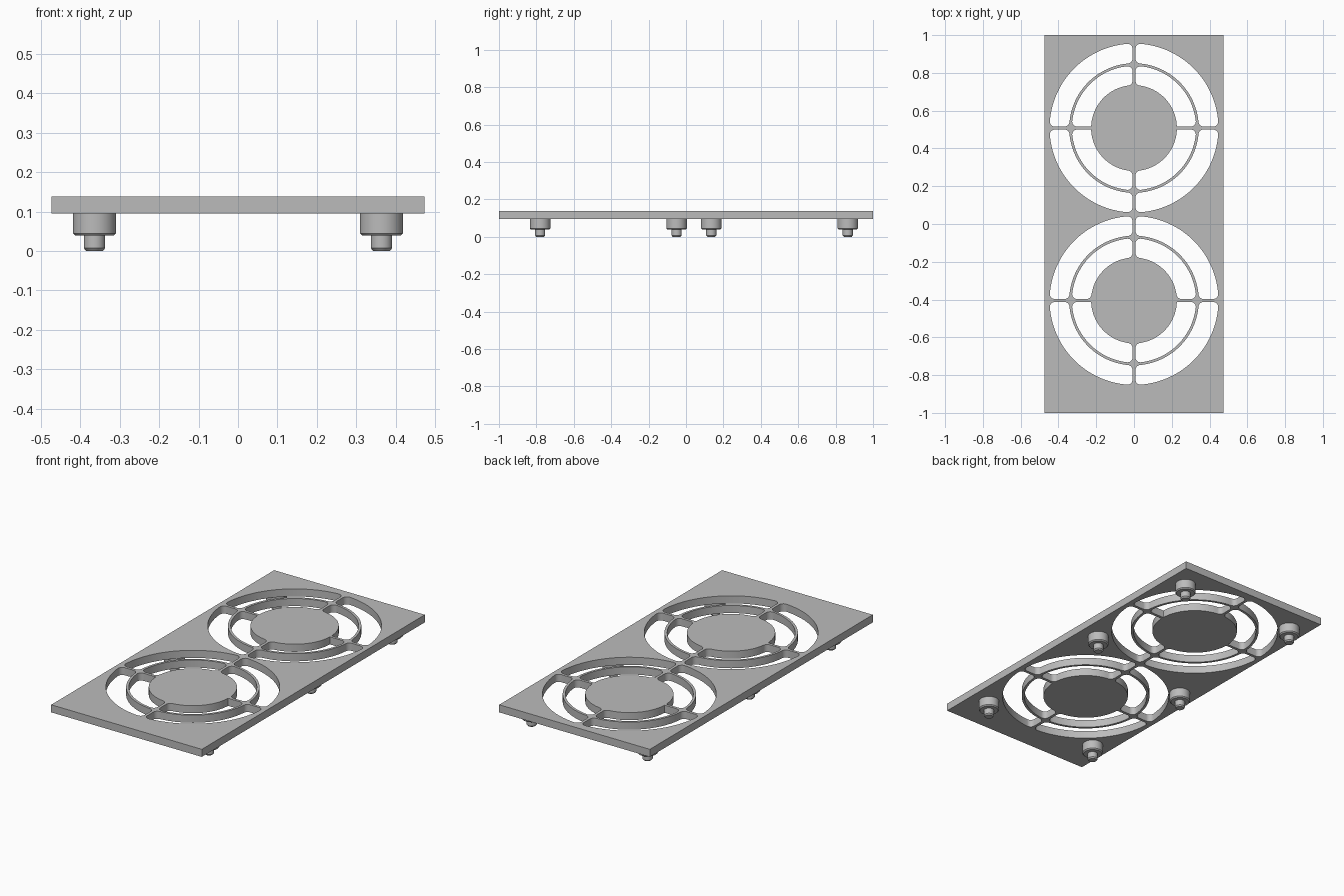
import bpy, bmesh
from math import sin, cos, pi, atan2, sqrt

if "Cube" in bpy.data.objects:
    bpy.data.objects.remove(bpy.data.objects["Cube"])

# One plain grey for everything
grey = bpy.data.materials.new("grey")
grey.use_nodes = True
COLOUR = (0.5, 0.5, 0.5, 1)
grey.diffuse_color = COLOUR
grey.node_tree.nodes["Principled BSDF"].inputs["Base Color"].default_value = COLOUR

HALF_X, HALF_Y = 0.473, 1.0
BOTTOM, TOP = 0.095, 0.138
SPOKE, FILLET = 0.008, 0.026


def arc(cx, cy, r, a0, a1, n):
    return [(cx + r * cos(a0 + (a1 - a0) * i / n),
             cy + r * sin(a0 + (a1 - a0) * i / n)) for i in range(n + 1)]


def slot(a, b, sharp_inner=False):
    """Quarter ring between radii a and b, held off the axes, corners rounded."""
    def corner(radius, f):
        return sqrt(radius ** 2 - (SPOKE + f) ** 2), SPOKE + f

    f, g = FILLET, 0.001 if sharp_inner else FILLET
    ox, oy = corner(b - f, f)
    ix, iy = corner(a + f, f)
    jx, jy = corner(a + g, g)
    po, pi_y, pi_x = atan2(oy, ox), atan2(ix, iy), atan2(jy, jx)
    pts = arc(ox, oy, f, -pi / 2, po, 8)
    pts += arc(0, 0, b, po, pi / 2 - po, 32)[1:-1]
    pts += arc(oy, ox, f, pi / 2 - po, pi, 8)
    pts += arc(iy, ix, f, pi, pi + pi_y, 8)
    pts += arc(0, 0, a, pi_y, pi_x, 32)[1:-1]
    pts += arc(jx, jy, g, pi + pi_x, 1.5 * pi, 8)
    return pts


def finish(obj):
    bpy.ops.object.select_all(action='DESELECT')
    obj.select_set(True)
    bpy.context.view_layer.objects.active = obj
    if obj.type == 'CURVE':
        bpy.ops.object.convert(target='MESH')
        obj = bpy.context.object
    bm = bmesh.new()
    bm.from_mesh(obj.data)
    bmesh.ops.remove_doubles(bm, verts=bm.verts, dist=1e-5)
    bmesh.ops.recalc_face_normals(bm, faces=bm.faces)
    bm.to_mesh(obj.data)
    bm.free()
    obj.data.materials.clear()
    obj.data.materials.append(grey)
    bpy.ops.object.shade_smooth_by_angle(angle=pi / 6)


# Cover plate: outline with two sets of ring slots cut through
curve = bpy.data.curves.new("cover_plate", 'CURVE')
curve.dimensions = '2D'
curve.fill_mode = 'BOTH'
curve.extrude = (TOP - BOTTOM) / 2


def add_loop(pts):
    s = curve.splines.new('POLY')
    s.points.add(len(pts) - 1)
    for p, (x, y) in zip(s.points, pts):
        p.co = (x, y, 0, 1)
    s.use_cyclic_u = True


add_loop([(-HALF_X, -HALF_Y), (HALF_X, -HALF_Y), (HALF_X, HALF_Y), (-HALF_X, HALF_Y)])
for cy in (0.508, -0.405):
    for sx in (-1, 1):
        for sy in (-1, 1):
            sharp = cy > 0 or sy < 0
            for pts in (slot(0.343, 0.447), slot(0.227, 0.329, sharp)):
                add_loop([(sx * x, cy + sy * y) for x, y in pts])
plate = bpy.data.objects.new("cover_plate", curve)
plate.location.z = (TOP + BOTTOM) / 2
bpy.context.collection.objects.link(plate)
finish(plate)

# Stepped mounting pegs, turned from a profile of (radius, height)
PROFILE = [(0.021, 0), (0.027, 0.007), (0.027, 0.039), (0.049, 0.039),
           (0.055, 0.045), (0.055, BOTTOM)]
SIDES = 32


def peg(name, x, y):
    bm = bmesh.new()
    rings = [[bm.verts.new((r * cos(2 * pi * i / SIDES), r * sin(2 * pi * i / SIDES), z))
              for i in range(SIDES)] for r, z in PROFILE]
    for lo, hi in zip(rings, rings[1:]):
        for i in range(SIDES):
            j = (i + 1) % SIDES
            bm.faces.new((lo[i], lo[j], hi[j], hi[i]))
    bm.faces.new(rings[0][::-1])
    bm.faces.new(rings[-1])
    mesh = bpy.data.meshes.new(name)
    bm.to_mesh(mesh)
    bm.free()
    obj = bpy.data.objects.new(name, mesh)
    obj.location = (x, y, 0)
    bpy.context.collection.objects.link(obj)
    finish(obj)


for side, x, middle in (("left", 0.364, 0.135), ("right", -0.364, -0.05)):
    for place, y in (("front", -0.78), ("middle", middle), ("back", 0.865)):
        peg(f"{place}_{side}_peg", x, y)
